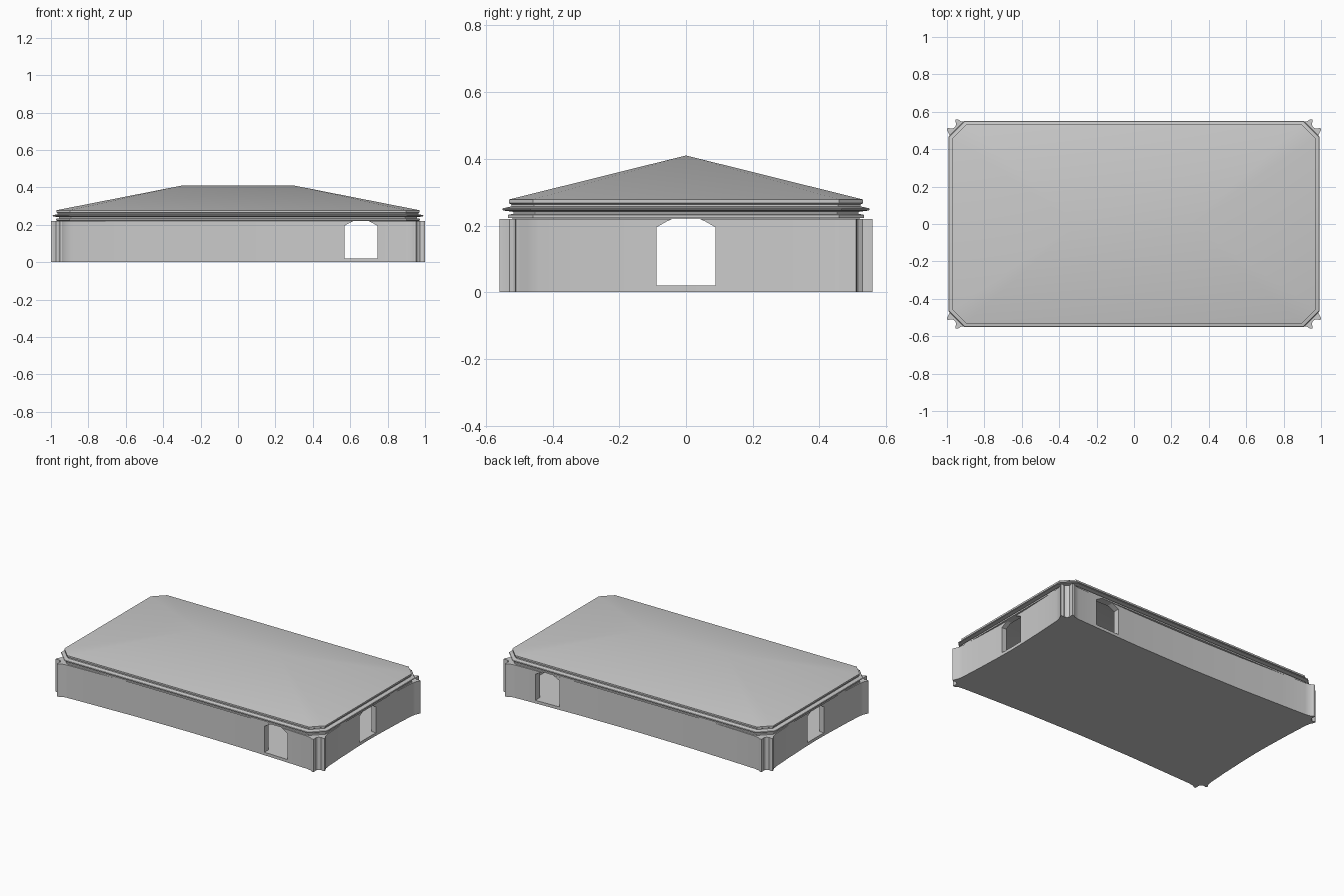
import bpy, bmesh, math

if "Cube" in bpy.data.objects:
    bpy.data.objects.remove(bpy.data.objects["Cube"])


def make_object(name, bm):
    bmesh.ops.recalc_face_normals(bm, faces=bm.faces)
    mesh = bpy.data.meshes.new(name)
    bm.to_mesh(mesh)
    bm.free()
    ob = bpy.data.objects.new(name, mesh)
    bpy.context.collection.objects.link(ob)
    return ob


def octagon(hx, hy, c):
    return [(hx, c - hy), (hx, hy - c), (hx - c, hy), (c - hx, hy),
            (-hx, hy - c), (-hx, c - hy), (c - hx, -hy), (hx - c, -hy)]


def bridge(bm, a, b):
    n = len(a)
    for i in range(n):
        bm.faces.new((a[i], a[(i + 1) % n], b[(i + 1) % n], b[i]))


def prism(name, plan, z0, z1):
    bm = bmesh.new()
    low, high = [[bm.verts.new((x, y, z)) for x, y in plan] for z in (z0, z1)]
    bridge(bm, low, high)
    bm.faces.new(low)
    bm.faces.new(high)
    return make_object(name, bm)


def door_cutter(name, place):
    # door outline with clipped arch, swept through the whole building
    half = [(0.088, 0.02), (0.088, 0.195), (0.06, 0.211), (0.03, 0.225)]
    outline = half + [(-u, z) for u, z in reversed(half)]
    bm = bmesh.new()
    a, b = [[bm.verts.new(place(u, t, z)) for u, z in outline] for t in (-1.2, 1.2)]
    bridge(bm, a, b)
    bm.faces.new(a)
    bm.faces.new(b)
    return make_object(name, bm)


def cut(ob, cutter):
    bpy.context.view_layer.objects.active = ob
    mod = ob.modifiers.new("cut", 'BOOLEAN')
    mod.operation, mod.solver, mod.object = 'DIFFERENCE', 'EXACT', cutter
    bpy.ops.object.modifier_apply(modifier=mod.name)
    bpy.data.objects.remove(cutter)


def smooth(ob, angle):
    bpy.ops.object.select_all(action='DESELECT')
    ob.select_set(True)
    bpy.context.view_layer.objects.active = ob
    bpy.ops.object.shade_smooth_by_angle(angle=math.radians(angle))


# Walls and floor: gently concave sides ending in fluted corner fins
q = [(0.963, 0), (0.965, 0.12), (0.972, 0.3), (0.98, 0.44), (0.986, 0.475),
     (0.998, 0.498), (1.0, 0.51),
     (0.99, 0.513), (0.973, 0.509), (0.959, 0.517), (0.951, 0.53), (0.954, 0.548),
     (0.953, 0.56), (0.942, 0.56), (0.925, 0.549), (0.89, 0.543), (0.71, 0.536),
     (0.4, 0.525), (0, 0.52)]
plan = (q[:-1] + [(-x, y) for x, y in reversed(q)][:-1]
        + [(-x, -y) for x, y in q][:-1] + [(x, -y) for x, y in reversed(q)][:-1])
walls = prism("walls_and_floor", plan, 0, 0.22)
cut(walls, prism("room_cutter", octagon(0.93, 0.49, 0.03), 0.02, 0.3))

# Doorways: one pair on the long sides, one pair on the short sides
cut(walls, door_cutter("long_side_doors", lambda u, t, z: (0.657 + u, t, z)))
cut(walls, door_cutter("short_side_doors", lambda u, t, z: (t, u, z)))
smooth(walls, 25)

# Cornice: stepped moulding swept around a clipped rectangle
HX, HY, C = 0.97, 0.53, 0.072
profile = [(-0.045, 0.221), (0.004, 0.222), (0.004, 0.232), (-0.012, 0.235),
           (-0.012, 0.241), (0.018, 0.245), (0.021, 0.249), (0.018, 0.252),
           (-0.006, 0.257), (-0.006, 0.263), (0.001, 0.267), (0.001, 0.273)]
bm = bmesh.new()
rings = [[bm.verts.new((x, y, z)) for x, y in octagon(HX + o, HY + o, C + 0.586 * o)]
         for o, z in profile]
for a, b in zip(rings, rings[1:]):
    bridge(bm, a, b)
cornice = make_object("cornice", bm)
smooth(cornice, 25)

# Hipped roof with a short ridge
bm = bmesh.new()
rim, eave = [[bm.verts.new((x, y, z)) for x, y in octagon(HX + 0.001, HY + 0.001, C)]
             for z in (0.273, 0.278)]
bridge(bm, rim, eave)
R, L = [bm.verts.new((x, 0, 0.41)) for x in (0.3, -0.3)]
for i, tops in enumerate([(R,), (R,), (L, R), (L,), (L,), (L,), (R, L), (R,)]):
    bm.faces.new((eave[i], eave[(i + 1) % 8]) + tops)
roof = make_object("roof", bm)
# keep outward normals on the open shell
if roof.data.polygons[-1].normal.z < 0:
    roof.data.flip_normals()
smooth(roof, 35)
